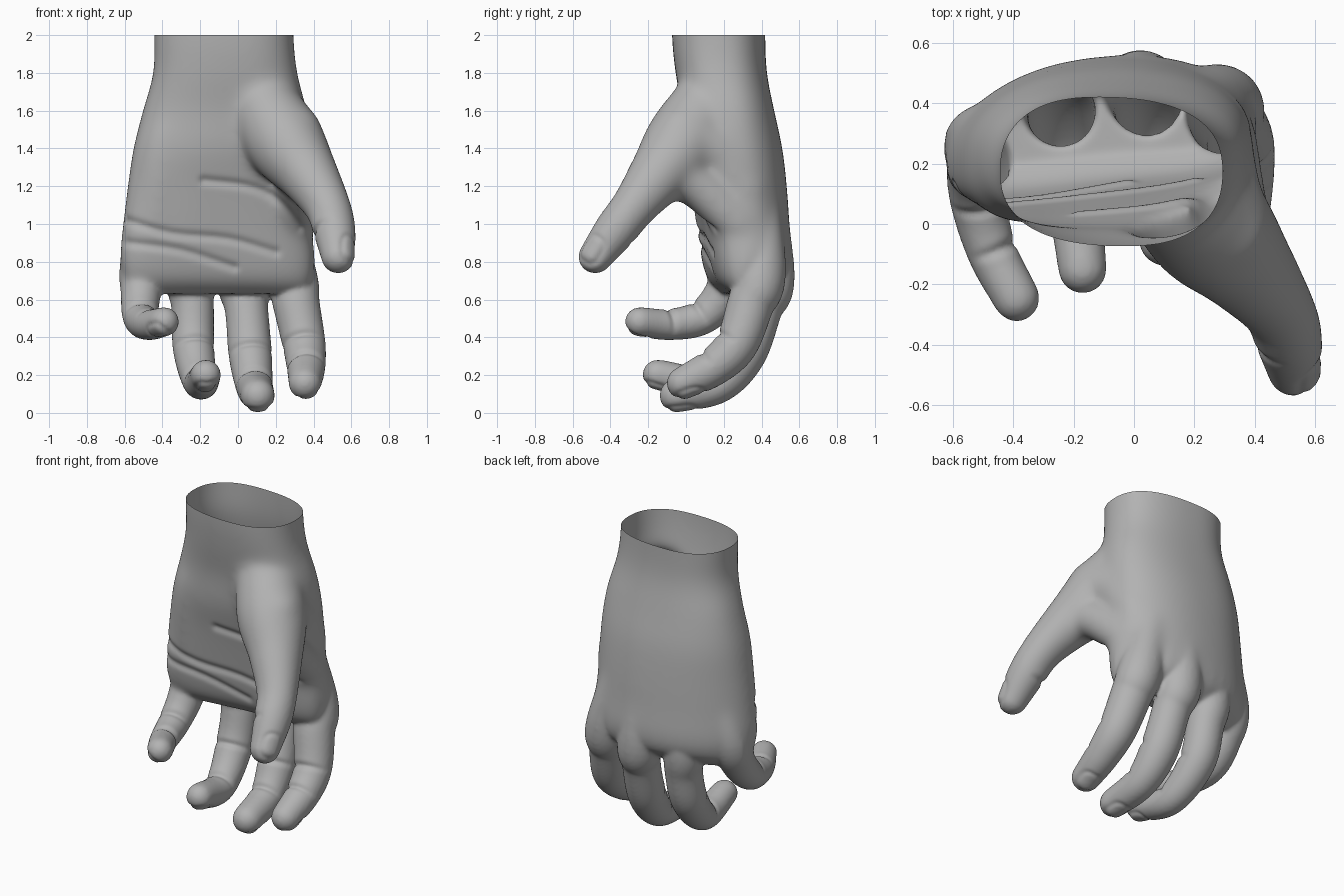
import bpy, bmesh, math
from mathutils import Vector
from mathutils.geometry import intersect_point_line

if "Cube" in bpy.data.objects:
    bpy.data.objects.remove(bpy.data.objects["Cube"])

bm = bmesh.new()
SIDES = 28


def skin_rings(rings):
    """Bridge a list of point rings and cap both ends."""
    vs = [[bm.verts.new(p) for p in ring] for ring in rings]
    n = len(vs[0])
    for a, b in zip(vs, vs[1:]):
        for i in range(n):
            j = (i + 1) % n
            bm.faces.new((a[i], a[j], b[j], b[i]))
    bm.faces.new(vs[0][::-1])
    bm.faces.new(vs[-1])


def spline(pts, steps=8):
    """Catmull-Rom through points of any dimension."""
    pts = [Vector(p) for p in pts]
    pts = [2 * pts[0] - pts[1]] + pts + [2 * pts[-1] - pts[-2]]
    out = []
    for a, b, c, d in zip(pts, pts[1:], pts[2:], pts[3:]):
        for k in range(steps):
            t = k / steps
            out.append(0.5 * (2 * b + (c - a) * t + (2 * a - 5 * b + 4 * c - d) * t * t
                              + (3 * b - a - 3 * c + d) * t ** 3))
    return out + [pts[-2]]


def tube(path):
    """Round limb along (x, y, z, radius) points with domed ends."""
    pts = spline(path)
    c = [p.to_3d() for p in pts]
    r = [p[3] for p in pts]
    d0, d1 = (c[1] - c[0]).normalized(), (c[-1] - c[-2]).normalized()
    dome = [math.radians(a) for a in (18, 36, 54, 70, 84)]
    head = [(c[0] - d0 * r[0] * math.sin(a), r[0] * math.cos(a), d0) for a in reversed(dome)]
    body = [(c[i], r[i], (c[min(i + 1, len(c) - 1)] - c[max(i - 1, 0)]).normalized())
            for i in range(len(c))]
    tail = [(c[-1] + d1 * r[-1] * math.sin(a), r[-1] * math.cos(a), d1) for a in dome]
    rings = []
    for p, rad, t in head + body + tail:
        u = (Vector((1, 0, 0)) - t * t.x).normalized()
        v = t.cross(u)
        rings.append([p + rad * (u * math.cos(a) + v * math.sin(a))
                      for a in (2 * math.pi * k / SIDES for k in range(SIDES))])
    skin_rings(rings)


# Palm and wrist: z, left x, right x, front y, back y, arch of the back
sections = [
    (2.30, -.445, .295, -.075, .42, .0), (2.00, -.445, .295, -.075, .42, .0),
    (1.80, -.45, .315, -.055, .43, .01), (1.60, -.505, .365, -.02, .47, .02),
    (1.40, -.555, .385, .0, .515, .04), (1.20, -.585, .385, .05, .54, .06),
    (1.00, -.61, .39, .09, .555, .07), (.84, -.625, .405, .12, .565, .075),
    (.74, -.61, .40, .145, .545, .075), (.68, -.59, .38, .18, .49, .07),
    (.63, -.53, .34, .24, .42, .07)]


def palm_ring(s):
    z, x0, x1, y0, y1, arch = s
    ring = []
    for k in range(48):
        a = 2 * math.pi * k / 48
        ca, sa = math.cos(a), math.sin(a)
        ex = math.copysign(abs(ca) ** .82, ca)
        ey = math.copysign(abs(sa) ** .82, sa)
        x = (x0 + x1) / 2 + ex * (x1 - x0) / 2 - .05 * ey * (1 - abs(ex))
        y = (y0 + y1) / 2 + ey * (y1 - y0) / 2 - arch * ((x - .08) / .5) ** 2
        ring.append((x, y, z))
    return ring


skin_rings([palm_ring(s) for s in spline(sections, 4)])

# Fingers from hand bone to tip: x, y, z, radius
fingers = {
    "little": [(-.36, .30, 1.35, .09), (-.495, .275, .84, .122), (-.515, .20, .63, .106),
               (-.515, .08, .505, .094), (-.47, -.09, .468, .083), (-.39, -.245, .482, .078)],
    "ring": [(-.20, .36, 1.4, .10), (-.255, .385, .78, .125), (-.24, .365, .56, .113),
             (-.235, .295, .34, .11), (-.20, .10, .165, .092), (-.17, -.15, .202, .08)],
    "middle": [(-.03, .38, 1.4, .11), (.02, .44, .74, .135), (.045, .395, .55, .115),
               (.065, .308, .31, .115), (.085, .17, .15, .10), (.105, -.05, .092, .09)],
    "index": [(.10, .36, 1.4, .11), (.275, .395, .76, .134), (.31, .34, .57, .124),
              (.35, .265, .36, .114), (.36, .14, .24, .102), (.355, -.015, .158, .087)],
    "thumb": [(.06, .18, 1.76, .16), (.24, .0, 1.45, .21), (.38, -.15, 1.25, .16),
              (.475, -.275, 1.09, .122), (.51, -.375, .965, .112), (.53, -.48, .828, .09)]}
for path in fingers.values():
    tube(path)

# Thumb web and the pad on the heel of the hand
tube([(.37, -.12, 1.28, .12), (.325, .06, 1.20, .12), (.29, .28, 1.0, .12)])
tube([(.29, -.02, 1.48, .16), (.27, .17, 1.38, .14), (.25, .31, 1.18, .14)])
tube([(-.28, .17, 1.64, .15), (-.38, .165, 1.4, .16), (-.44, .19, 1.0, .14)])

bmesh.ops.recalc_face_normals(bm, faces=bm.faces)
me = bpy.data.meshes.new("hand")
bm.to_mesh(me)
bm.free()
hand = bpy.data.objects.new("hand", me)
bpy.context.collection.objects.link(hand)
bpy.context.view_layer.objects.active = hand
hand.select_set(True)

# Fuse into one skin, soften it all a little and the palm a lot
rm = hand.modifiers.new("fuse", 'REMESH')
rm.mode = 'VOXEL'
rm.voxel_size = .011
bpy.ops.object.modifier_apply(modifier="fuse")
palm = hand.vertex_groups.new(name="palm")
for v in me.vertices:
    x, y, z = v.co
    low = .66 if y < .3 else .8
    w = min(1, max(0, (z - low) / .2))
    if x > .25:
        w *= min(1, max(0, (y + .3) / .15))
    palm.add([v.index], w, 'REPLACE')
for name, count, group in (("soften", 10, ""), ("blend", 110, "palm")):
    sm = hand.modifiers.new(name, 'SMOOTH')
    sm.factor, sm.iterations, sm.vertex_group = .5, count, group
    bpy.ops.object.modifier_apply(modifier=name)

# Palm creases, drawn as x, z lines
creases = [
    [(-.60, 1.02), (-.35, .95), (-.05, .92), (.20, .85)],
    [(-.58, .90), (-.30, .86), (-.02, .77)],
    [(-.18, 1.23), (.05, 1.2), (.2, 1.13), (.33, .98)]]
segments = []
for line in creases:
    pts = [p.to_3d() for p in spline(line, 4)]
    segments += list(zip(pts, pts[1:]))


def segment_distance(p, a, b):
    q, t = intersect_point_line(p, a, b)
    return (p - (a if t < 0 else b if t > 1 else q)).length


# Joint folds and nail outlines, taken from the finger paths
folds, nails = [], []
for name, path in fingers.items():
    pts = [Vector(p[:3]) for p in path]
    for i in (3, 4) if name != "thumb" else (4,):
        t0, t1 = (pts[i] - pts[i - 1]).normalized(), (pts[i + 1] - pts[i]).normalized()
        folds.append((pts[i], (t0 + t1).normalized(), (t1 - t0).normalized(), path[i][3]))
    t = (pts[-1] - pts[-2]).normalized()
    up = Vector((.8, -.6, 0)) if name == "thumb" else folds[-1][2] * -1
    up = (up - t * up.dot(t)).normalized()
    nails.append((pts[-1] - t * path[-1][3] * .1, t, up, path[-1][3]))

bm = bmesh.new()
bm.from_mesh(me)
bm.normal_update()
moves = []
for v in bm.verts:
    p, n, depth = v.co, v.normal, 0
    if n.y < -.3 and -.03 < p.y < .3 and .7 < p.z < 1.3:
        flat = Vector((p.x, p.z, 0))
        d = min(segment_distance(flat, a, b) for a, b in segments)
        depth += .012 * math.exp(-(d / .024) ** 2)
    for c, t, inner, r in folds:
        o = p - c
        if o.length < 1.5 * r:
            depth += .011 * max(0, n.dot(inner) + .2) * math.exp(-(o.dot(t) / .018) ** 2)
    for c, t, up, r in nails:
        o = p - c
        if o.length < 1.6 * r and n.dot(up) > .35:
            along, across = o.dot(t) / (.8 * r), o.dot(t.cross(up)) / (.68 * r)
            e = (abs(along) ** 3 + abs(across) ** 3) ** (1 / 3)
            depth += .006 * min(1, (n.dot(up) - .35) * 4) * math.exp(-((e - 1) / .2) ** 2)
    moves.append((v, n * depth))
for v, m in moves:
    v.co -= m

# Open the wrist at the top
bmesh.ops.bisect_plane(bm, geom=bm.verts[:] + bm.edges[:] + bm.faces[:], dist=1e-5,
                       plane_co=(0, 0, 2), plane_no=(0, 0, 1), clear_outer=True)
bm.to_mesh(me)
bm.free()
bpy.ops.object.shade_smooth()

# Darker grey skin
grey = bpy.data.materials.new("grey")
grey.diffuse_color = (.45, .45, .45, 1)
grey.use_nodes = True
grey.node_tree.nodes["Principled BSDF"].inputs["Base Color"].default_value = grey.diffuse_color
me.materials.clear()
me.materials.append(grey)
